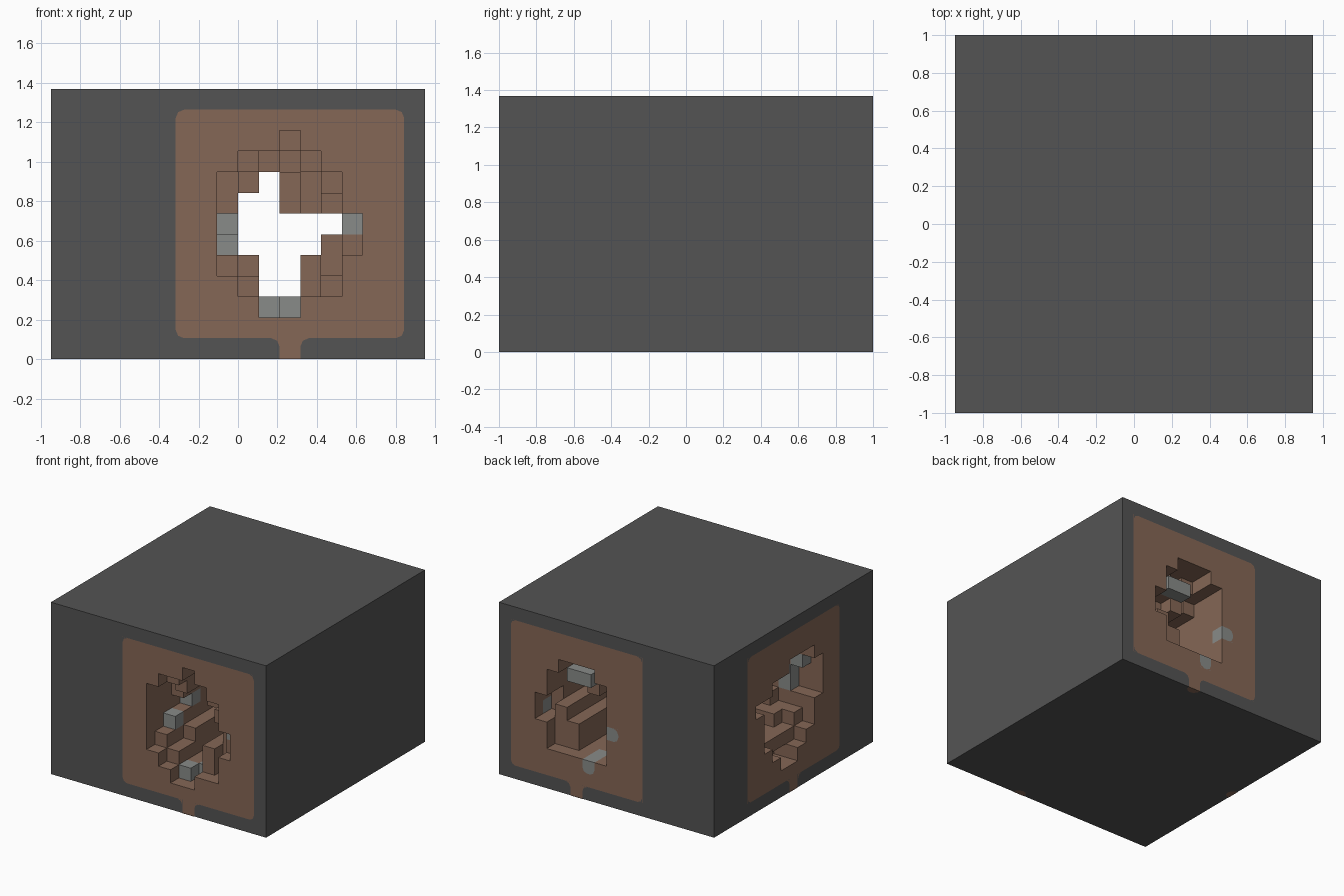
import bpy, bmesh
from math import pi, cos, sin
from mathutils import Vector

old = bpy.data.objects.get("Cube")
if old:
    bpy.data.objects.remove(old, do_unlink=True)

NX, NY, NZ = 18, 19, 13
S = 2 / NY
ORIGIN = Vector((-NX / 2, -NY / 2, 0))


def material(name, rgb):
    m = bpy.data.materials.new(name)
    m.use_nodes = True
    m.diffuse_color = (*rgb, 1)
    m.node_tree.nodes["Principled BSDF"].inputs["Base Color"].default_value = (*rgb, 1)
    return m


MATS = [material("dark_rock", (0.088, 0.088, 0.088)),
        material("brown_earth", (0.235, 0.135, 0.092)),
        material("grey_stone", (0.25, 0.26, 0.25))]
DARK, BROWN, GREY = range(3)

# Mouth maps, top row first: a letter is a depth in cells, * runs through, . is wall
FRONT = ["...b...", ".acdc..", "cb*ceb.", "c**cea.", "d*****a",
         "b****ba", "ac**ab.", ".a**ac.", "..ab..."]
BACK = ["..bcb..", ".c*aad.", ".**bcd.", ".*****b",
        ".****ab", ".c**aa.", ".b**aa."]
SIDE = ["....bcb.", "..c**dca", "ab****cb", ".b****db",
        ".c***dc.", ".ab**ba.", "..aaaa..", "...bb..."]


def carve(rows, top, through, place):
    cells = set()
    for r, row in enumerate(rows):
        for c, ch in enumerate(row):
            if ch != ".":
                depth = through if ch == "*" else ord(ch) - ord("a") + 1
                cells |= {place(c, d, top - r) for d in range(depth)}
    return cells


hollow = carve(FRONT, 10, NY, lambda c, d, k: (8 + c, d, k))
hollow |= carve(BACK, 9, 1, lambda c, d, k: (8 + c, NY - 1 - d, k))
hollow |= carve(SIDE, 9, 12, lambda c, d, k: (d, 13 - c, k))

# Stones set in the cave walls
stones = {(8, 4, 6), (8, 2, 5), (14, 1, 6), (10, 1, 2), (11, 2, 2),
          (15, 17, 5), (15, 16, 5), (11, 17, 8), (12, 17, 8),
          (2, 6, 6), (2, 6, 7), (1, 6, 8), (1, 11, 4),
          (10, 17, 2), (10, 18, 2), (8, 18, 5)}


def in_panel(u, k, middle):
    return (abs(u - middle) <= 5 and abs(k - 6) <= 5) or (u == middle and k == 0)


def colour(cell, step, outside):
    i, j, k = cell
    if cell in stones:
        return GREY
    if not outside:
        return BROWN
    if step[1]:
        return BROWN if in_panel(i, k, 11) else DARK
    if step[0] < 0:
        return BROWN if in_panel(j, k, 9) else DARK
    return DARK


def finish(name, bm):
    mesh = bpy.data.meshes.new(name)
    bm.to_mesh(mesh)
    bm.free()
    for m in MATS:
        mesh.materials.append(m)
    ob = bpy.data.objects.new(name, mesh)
    bpy.context.collection.objects.link(ob)
    return ob


def add_face(bm, points, normal, mat):
    f = bm.faces.new([bm.verts.new((Vector(p) + ORIGIN) * S) for p in points])
    f.normal_update()
    if f.normal.dot(normal) < 0:
        f.normal_flip()
    f.material_index = mat


# Rock block: one quad wherever a solid cell meets the cave or the outside
bm = bmesh.new()
size = (NX, NY, NZ)
grid = [(i, j, k) for i in range(NX) for j in range(NY) for k in range(NZ)]
for cell in grid:
    if cell in hollow:
        continue
    for axis in range(3):
        for sign in (-1, 1):
            near = list(cell)
            near[axis] += sign
            outside = not 0 <= near[axis] < size[axis]
            if not outside and tuple(near) not in hollow:
                continue
            step = Vector((0, 0, 0))
            step[axis] = sign
            centre = Vector(cell) + Vector((0.5, 0.5, 0.5)) + step / 2
            a, b = Vector((0, 0, 0)), Vector((0, 0, 0))
            a[(axis + 1) % 3] = b[(axis + 2) % 3] = 0.5
            quad = [centre - a - b, centre + a - b, centre + a + b, centre - a + b]
            add_face(bm, quad, step, colour(cell, step, outside))
bmesh.ops.remove_doubles(bm, verts=bm.verts, dist=S / 100)
finish("rock_block", bm)

# Painted corner pieces that round off the earth panels and stones
E = 0.02
WALLS = {"front": (lambda u, v: (u, -E, v), (0, -1, 0), 11),
         "back": (lambda u, v: (u, NY + E, v), (0, 1, 0), 11),
         "left": (lambda u, v: (-E, u, v), (-1, 0, 0), 9)}


def corner(bm, wall, u, v, du, dv, mat):
    place, normal, _ = WALLS[wall]
    pts = [place(u, v), place(u + du, v), place(u + du * 0.3, v + dv * 0.3),
           place(u, v + dv)]
    add_face(bm, pts, Vector(normal), mat)


R = 0.4
for wall, (place, normal, mid) in WALLS.items():
    bm = bmesh.new()
    for s in (-1, 1):
        edge = mid + 0.5 + s * 5.5
        corner(bm, wall, edge, 1, -s * R, R, DARK)
        corner(bm, wall, edge, 12, -s * R, -R, DARK)
        corner(bm, wall, mid + 0.5 + s * 0.5, 1, s * R, -R, BROWN)
    if wall == "back":
        for u in (10, 11):
            corner(bm, wall, u, 2, R if u == 10 else -R, R, BROWN)
        for v in (5, 6):
            corner(bm, wall, 8, v, R, R if v == 5 else -R, BROWN)
    finish(wall + "_panel_corners", bm)

# Earth spots wrapping under the bottom edge below each panel
bm = bmesh.new()
for cx, cy, start in ((11.5, 0, 0), (11.5, NY, pi), (0, 9.5, -pi / 2)):
    arc = [start + pi * n / 6 for n in range(7)]
    add_face(bm, [(cx + cos(t) / 2, cy + sin(t) / 2, -E) for t in arc],
             Vector((0, 0, -1)), BROWN)
finish("bottom_earth_spots", bm)
